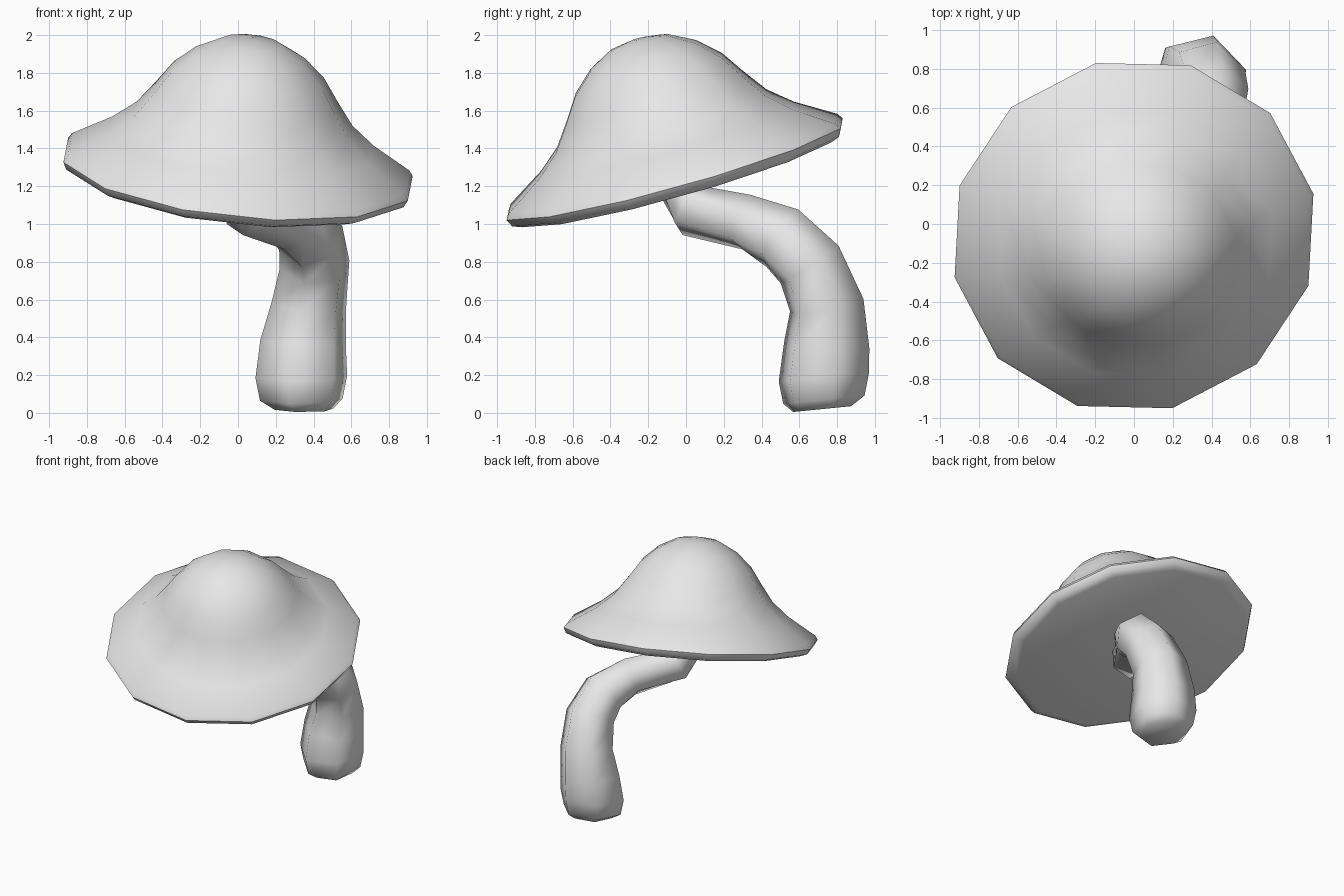
import bpy, bmesh, math
from mathutils import Vector

old = bpy.data.objects.get("Cube")
if old:
    bpy.data.objects.remove(old, do_unlink=True)

grey = bpy.data.materials.new("plain_grey")
grey.use_nodes = True
grey.diffuse_color = (0.8, 0.8, 0.8, 1)
grey.node_tree.nodes["Principled BSDF"].inputs["Base Color"].default_value = (0.8, 0.8, 0.8, 1)


def loft(name, rings, sides, turn, sharp):
    """Skin a row of (centre, direction, radius) rings and close both ends."""
    bm = bmesh.new()
    rows = []
    for centre, direction, radius in rings:
        t = direction.normalized()
        u = (Vector((1, 0, 0)) - t * t.x).normalized()
        v = t.cross(u)
        row = []
        for i in range(sides):
            a = math.radians(turn) + math.tau * i / sides
            row.append(bm.verts.new(centre + radius * (u * math.cos(a) + v * math.sin(a))))
        rows.append(row)
    for low, high in zip(rows, rows[1:]):
        for i in range(sides):
            j = (i + 1) % sides
            bm.faces.new((low[i], low[j], high[j], high[i]))
    bm.faces.new(rows[0][::-1])
    bm.faces.new(rows[-1])
    bmesh.ops.recalc_face_normals(bm, faces=bm.faces[:])
    mesh = bpy.data.meshes.new(name)
    bm.to_mesh(mesh)
    bm.free()
    mesh.materials.append(grey)
    obj = bpy.data.objects.new(name, mesh)
    bpy.context.collection.objects.link(obj)
    bpy.ops.object.select_all(action='DESELECT')
    obj.select_set(True)
    bpy.context.view_layer.objects.active = obj
    bpy.ops.object.shade_smooth_by_angle(angle=math.radians(sharp))
    return obj


# Tilted bell-shaped cap: (radius, height along its axis), from flat underside to crown
axis = Vector((0.105, -0.28, 1)).normalized()
middle = Vector((0, -0.06, 1.29))
profile = [(0.88, -0.06), (0.93, -0.04), (0.95, 0), (0.93, 0.03), (0.72, 0.16),
           (0.595, 0.265), (0.5, 0.395), (0.415, 0.52), (0.3, 0.625), (0.16, 0.7), (0.04, 0.72)]
loft("mushroom_cap", [(middle + axis * h, axis, r) for r, h in profile], 12, 12, 50)

# Bent six-sided stem: (centre, radius), from the foot up into the cap
path = [((0.35, 0.72, 0.02), 0.16), ((0.335, 0.73, 0.07), 0.225), ((0.335, 0.73, 0.19), 0.25),
        ((0.345, 0.745, 0.36), 0.235), ((0.375, 0.745, 0.57), 0.205), ((0.405, 0.655, 0.785), 0.19),
        ((0.385, 0.51, 0.925), 0.18), ((0.28, 0.32, 1.01), 0.15), ((0.06, 0.04, 1.07), 0.145),
        ((0, -0.05, 1.25), 0.13)]
points = [Vector(p) for p, r in path]
rings = []
for i, (p, r) in enumerate(path):
    ahead = points[min(i + 1, len(points) - 1)]
    behind = points[max(i - 1, 0)]
    direction = ahead - behind
    if i < 3:
        direction = Vector((0, -0.1, 1))
    rings.append((points[i], direction, r))
loft("mushroom_stem", rings, 6, 14, 75)
